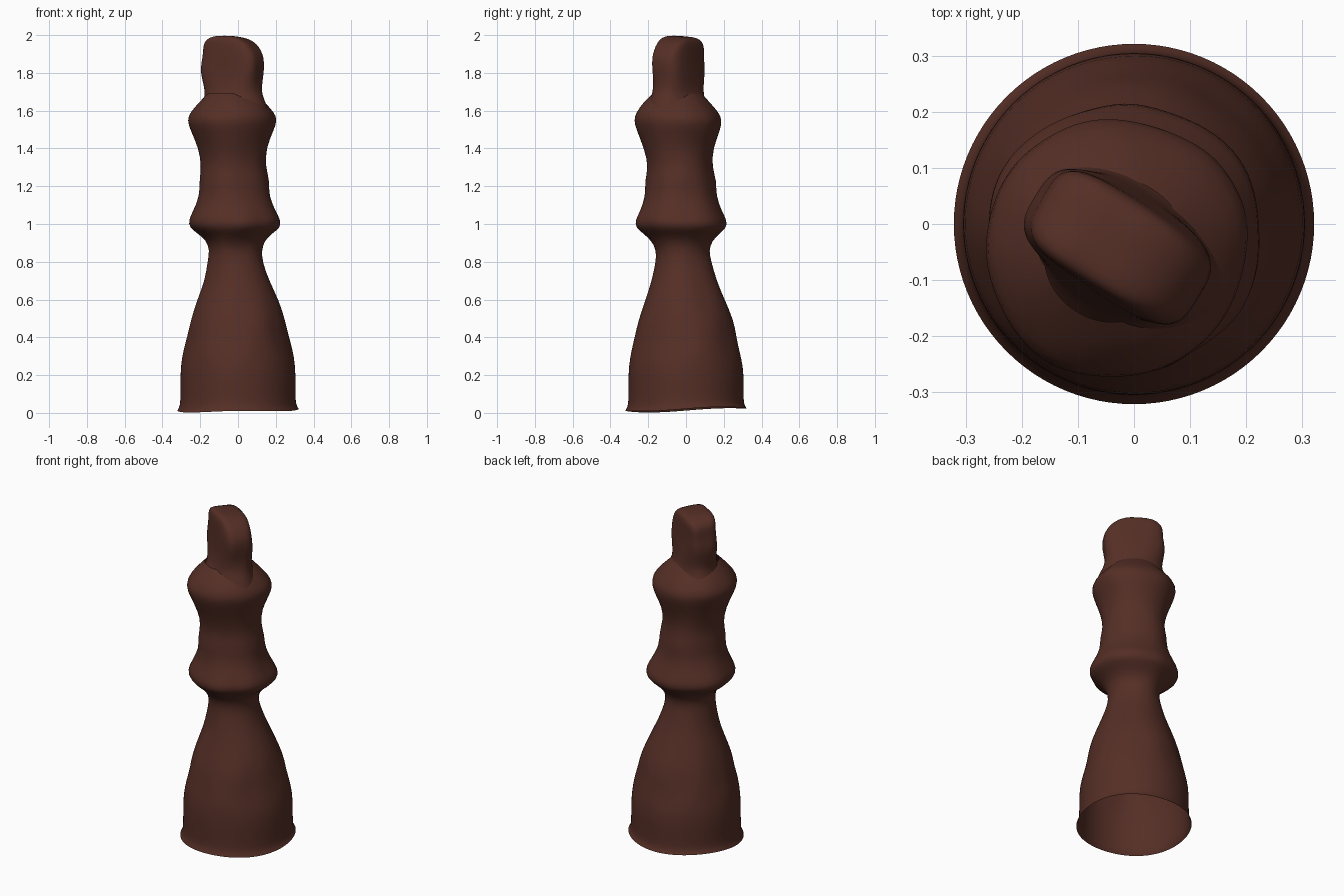
import bpy, bmesh, math
from mathutils import Vector, noise

cube = bpy.data.objects.get("Cube")
if cube:
    bpy.data.objects.remove(cube, do_unlink=True)

wood = bpy.data.materials.new("dark brown wood")
wood.use_nodes = True
brown = (0.09, 0.028, 0.019, 1)
wood.diffuse_color = brown
bsdf = wood.node_tree.nodes["Principled BSDF"]
bsdf.inputs["Base Color"].default_value = brown
bsdf.inputs["Roughness"].default_value = 0.8

SEGMENTS = 48


def rounded(value, power):
    """Signed power, used to square off a circular section."""
    return math.copysign(abs(value) ** (2 / power), value)


def loft(name, rings, cap_top):
    """Skin a list of closed rings of points into one smooth surface."""
    bm = bmesh.new()
    loops = [[bm.verts.new(p) for p in ring] for ring in rings]
    for low, high in zip(loops, loops[1:]):
        for i in range(SEGMENTS):
            j = (i + 1) % SEGMENTS
            bm.faces.new((low[i], low[j], high[j], high[i]))
    if cap_top:
        tip = bm.verts.new(sum((v.co for v in loops[-1]), Vector()) / SEGMENTS)
        for i in range(SEGMENTS):
            bm.faces.new((loops[-1][i], loops[-1][(i + 1) % SEGMENTS], tip))
    mesh = bpy.data.meshes.new(name)
    bm.to_mesh(mesh)
    bm.free()
    mesh.materials.append(wood)
    obj = bpy.data.objects.new(name, mesh)
    bpy.context.collection.objects.link(obj)
    subdivision = obj.modifiers.new("Soften", 'SUBSURF')
    subdivision.levels = subdivision.render_levels = 1
    bpy.ops.object.select_all(action='DESELECT')
    bpy.context.view_layer.objects.active = obj
    obj.select_set(True)
    bpy.ops.object.shade_smooth()
    return obj


def lumps(point, amount):
    """Uneven hand-worn offset for a point."""
    return amount * noise.noise(point * 7)


# Turned body: foot, bell, waist, collar, band, shoulders and neck
profile = [(0, .322), (.02, .312), (.05, .305), (.15, .306), (.25, .304),
           (.33, .285), (.41, .265), (.49, .255), (.6, .213), (.7, .172),
           (.8, .145), (.86, .138), (.91, .157), (.95, .2), (.98, .242),
           (1.02, .246), (1.06, .226), (1.15, .184), (1.23, .186),
           (1.3, .168), (1.4, .18), (1.5, .225), (1.55, .238), (1.59, .224),
           (1.65, .172), (1.69, .13)]
body_rings = []
for z, radius in profile:
    lean = max(0, min(1, (z - .4) / 1.2))
    ring = []
    for i in range(SEGMENTS):
        a = math.tau * i / SEGMENTS
        direction = Vector((math.cos(a), math.sin(a), 0))
        wear = lumps(direction * radius + Vector((0, 0, z)), .014) if z > .3 else 0
        point = direction * (radius + wear)
        point += Vector((-.034 * lean, -.044 * lean, z))
        # the open lower rim is worn unevenly, highest at the back
        if z < .1:
            rim = .017 + .012 * math.sin(a + .4) + .005 * math.sin(3 * a)
            point.z += max(rim, 0) * (1 - z / .1)
        ring.append(point)
    body_rings.append(ring)
loft("turned_body", body_rings, False)

# Crown: slab set diagonally, its top arched along the long side
# (height, half length, half thickness, squareness, shift along)
sections = [(1.6, .2, .16, 2, 0), (1.66, .172, .13, 2, 0),
            (1.7, .158, .11, 2.3, 0), (1.76, .164, .1, 2.8, 0),
            (1.82, .175, .094, 3.5, 0), (1.88, .168, .09, 4, 0),
            (1.92, .16, .088, 4, -.01), (1.96, .14, .086, 4, -.02),
            (1.985, .1, .08, 4, -.025), (1.997, .05, .06, 4, -.025)]
along = Vector((.84, -.54, 0))
across = Vector((.54, .84, 0))
crown_rings = []
for z, length, thick, power, shift in sections:
    ring = []
    slope = max(0, (z - 1.85) / .15) * .08
    for i in range(SEGMENTS):
        a = math.tau * i / SEGMENTS
        u = shift + length * rounded(math.cos(a), power)
        v = thick * rounded(math.sin(a), power)
        point = Vector((-.026, -.041, z - slope * (v + .04))) + along * u + across * v
        point += (along * u + across * v) * lumps(point, .08)
        ring.append(point)
    crown_rings.append(ring)
loft("crown_slab", crown_rings, True)
